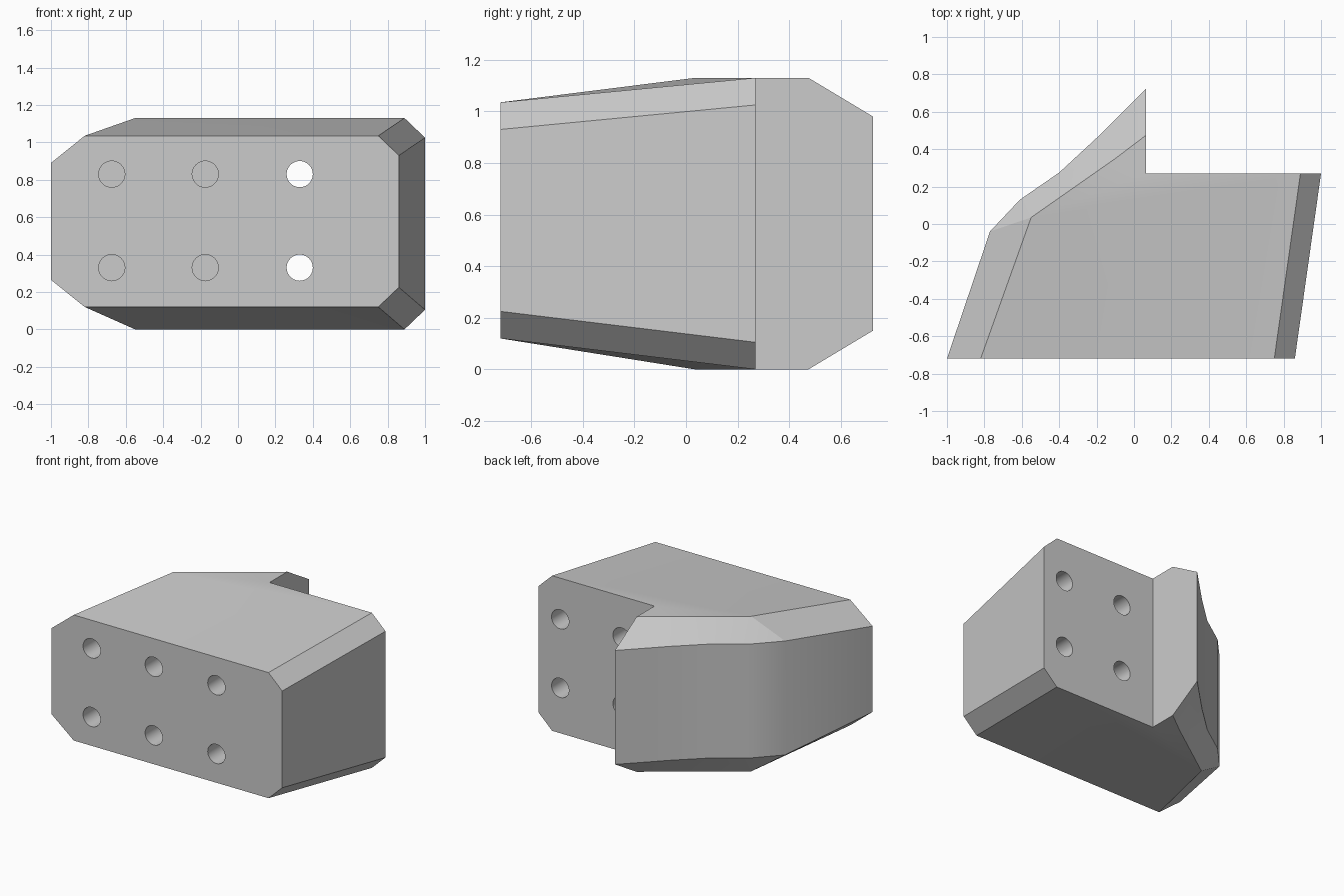
import bpy, bmesh
from math import pi, radians
from mathutils import Matrix, Vector

default = bpy.data.objects.get("Cube")
if default:
    bpy.data.objects.remove(default, do_unlink=True)

FRONT, BACK = -0.72, 0.27

grey = bpy.data.materials.new("light_grey")
grey.use_nodes = True
colour = (0.6, 0.6, 0.6, 1)
grey.diffuse_color = colour
grey.node_tree.nodes["Principled BSDF"].inputs["Base Color"].default_value = colour


def make_object(name, bm):
    bmesh.ops.recalc_face_normals(bm, faces=bm.faces[:])
    mesh = bpy.data.meshes.new(name)
    bm.to_mesh(mesh)
    bm.free()
    mesh.materials.append(grey)
    ob = bpy.data.objects.new(name, mesh)
    bpy.context.collection.objects.link(ob)
    return ob


# Upper corners: cap (A-G), right rim (R, S) and curved outer wall (0-5)
corners = {
    "A": (-0.82, FRONT, 1.035), "B": (0.75, FRONT, 1.035),
    "C": (0.89, BACK, 1.13), "D": (-0.55, 0.035, 1.13),
    "E": (0.065, BACK, 1.13), "F": (0.065, 0.475, 1.13), "G": (-0.1, 0.35, 1.13),
    "R": (0.86, FRONT, 0.93), "S": (1.0, BACK, 1.025),
    "0": (-1.0, FRONT, 0.89), "1": (-0.77, -0.04, 0.98), "2": (-0.61, 0.13, 0.98),
    "3": (-0.4, 0.275, 0.98), "4": (-0.2, 0.46, 0.98), "5": (0.065, 0.725, 0.98),
}

bm = bmesh.new()
top, bottom = {}, {}
for key, (x, y, z) in corners.items():
    height = 1.155 if y == FRONT else 1.13
    top[key] = bm.verts.new((x, y, z))
    bottom[key] = bm.verts.new((x, y, height - z))

# Cap and bevels, repeated on the underside
for level in (top, bottom):
    for face in "ABC ACD CEFGD BRSC AD10 D21 D32 DG3 G43 GF54".split():
        bm.faces.new([level[k] for k in face])

# Upright faces: front, right side, back, wing side, curved wall
for run in "0ABR RS SCE EF5 54 43 32 21 10".split():
    bm.faces.new([top[k] for k in run] + [bottom[k] for k in reversed(run)])
block = make_object("bracket_body", bm)

# Bolt holes: blind from the front, through, and blind from the back
DEPTH = 0.45
cut = bmesh.new()
for x, y0, y1 in ((-0.675, FRONT - 0.1, FRONT + DEPTH),
                  (-0.175, FRONT - 0.1, FRONT + DEPTH),
                  (0.33, FRONT - 0.1, BACK + 0.1),
                  (0.825, BACK - DEPTH, BACK + 0.1)):
    for z in (0.33, 0.83):
        place = Matrix.Translation(Vector((x, (y0 + y1) / 2, z))) @ Matrix.Rotation(pi / 2, 4, "X")
        bmesh.ops.create_cone(cut, cap_ends=True, segments=40, radius1=0.07,
                              radius2=0.07, depth=y1 - y0, matrix=place)
cutter = make_object("hole_cutter", cut)
cutter.hide_render = True

mod = block.modifiers.new("bolt_holes", "BOOLEAN")
mod.operation = "DIFFERENCE"
mod.solver = "EXACT"
mod.object = cutter

bpy.ops.object.select_all(action="DESELECT")
block.select_set(True)
bpy.context.view_layer.objects.active = block
bpy.ops.object.modifier_apply(modifier=mod.name)
bpy.data.objects.remove(cutter, do_unlink=True)
bpy.ops.object.shade_smooth_by_angle(angle=radians(28))
